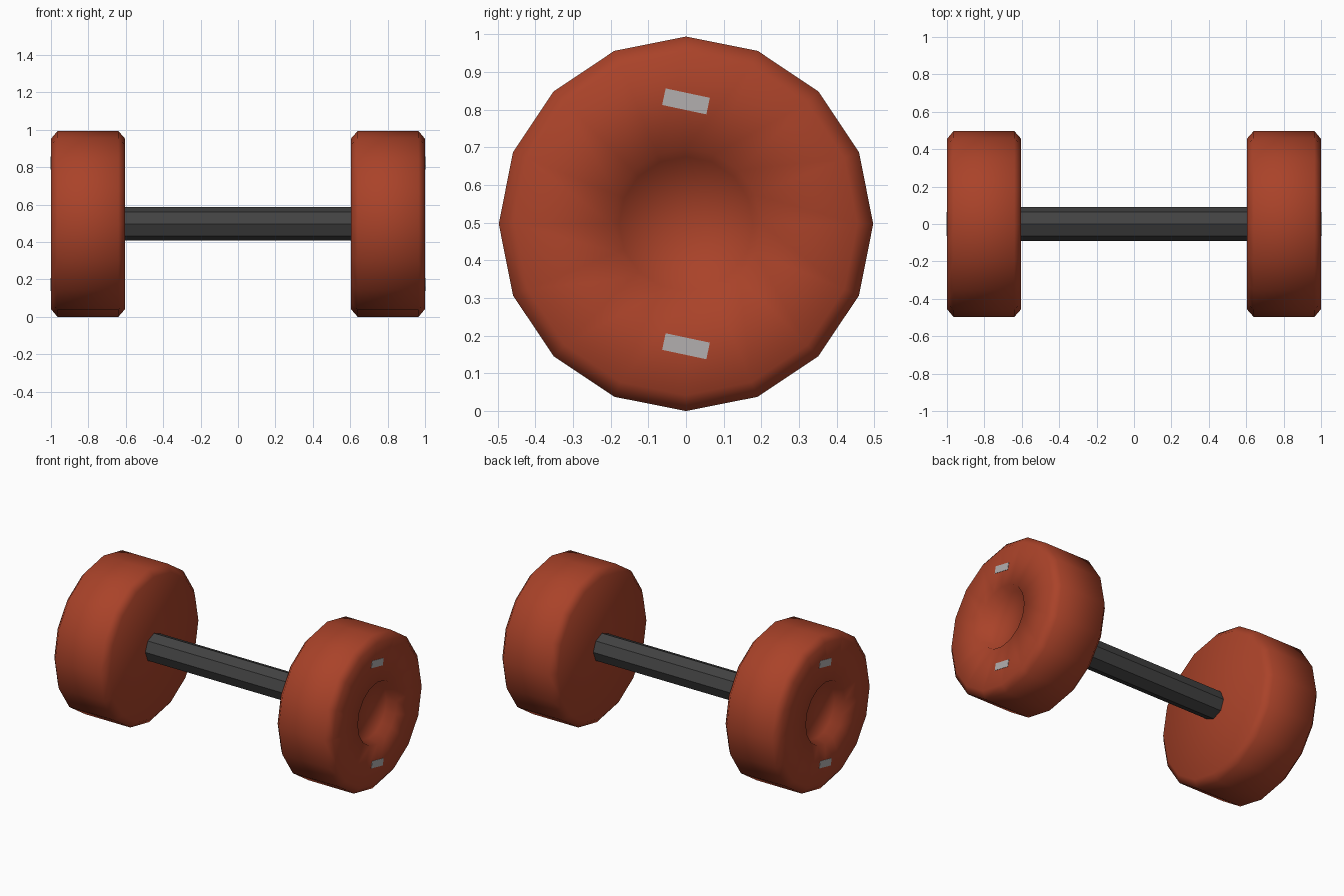
import bpy, bmesh, math
from mathutils import Matrix

if "Cube" in bpy.data.objects:
    bpy.data.objects.remove(bpy.data.objects["Cube"])

CZ = 0.497   # height of the bar axis


def material(name, rgb):
    m = bpy.data.materials.new(name)
    m.diffuse_color = (*rgb, 1)
    m.use_nodes = True
    m.node_tree.nodes["Principled BSDF"].inputs["Base Color"].default_value = m.diffuse_color
    return m


RED = material("brick_red", (0.40, 0.055, 0.022))
DARK = material("dark_grey", (0.055, 0.055, 0.055))
PALE = material("pale_grey", (0.45, 0.43, 0.43))


def finish(bm, name, mat, smooth=False):
    bmesh.ops.remove_doubles(bm, verts=bm.verts, dist=1e-5)
    bmesh.ops.recalc_face_normals(bm, faces=bm.faces)
    me = bpy.data.meshes.new(name)
    bm.to_mesh(me)
    bm.free()
    me.materials.append(mat)
    for p in me.polygons:
        p.use_smooth = smooth
    ob = bpy.data.objects.new(name, me)
    bpy.context.collection.objects.link(ob)
    return ob


def lathe(profile, sides):
    """Revolve (x, radius) points about the bar axis."""
    bm = bmesh.new()
    vs = [bm.verts.new((x, 0, CZ + r)) for x, r in profile]
    es = [bm.edges.new(pair) for pair in zip(vs, vs[1:])]
    bmesh.ops.spin(bm, geom=vs + es, cent=(0, 0, CZ), axis=(1, 0, 0),
                   angle=math.tau, steps=sides, use_merge=True)
    return bm


# Weight: chamfered 16-sided disc with a dished outer face
WEIGHT = [(0.603, 0), (0.603, 0.455), (0.64, 0.497), (0.965, 0.497),
          (1.0, 0.455), (1.0, 0.2), (0.94, 0.178), (0.94, 0)]

for side, label in ((1, "right"), (-1, "left")):
    profile = [(side * x, r) for x, r in WEIGHT]
    finish(lathe(profile, 16), label + "_weight", RED, True)

    # Plain pale marker plates above and below the dish
    for dz, where in ((0.325, "upper"), (-0.325, "lower")):
        bm = bmesh.new()
        mat = (Matrix.Translation((side * 1.0, 0, CZ + dz))
               @ Matrix.Rotation(math.radians(-12 * side), 4, 'X')
               @ Matrix.Diagonal((0.004, 0.12, 0.045, 1)))
        bmesh.ops.create_cube(bm, size=1, matrix=mat)
        finish(bm, f"{label}_{where}_marker", PALE)

# Octagonal handle bar
finish(lathe([(-0.62, 0), (-0.62, 0.09), (0.62, 0.09), (0.62, 0)], 8),
       "handle_bar", DARK)
